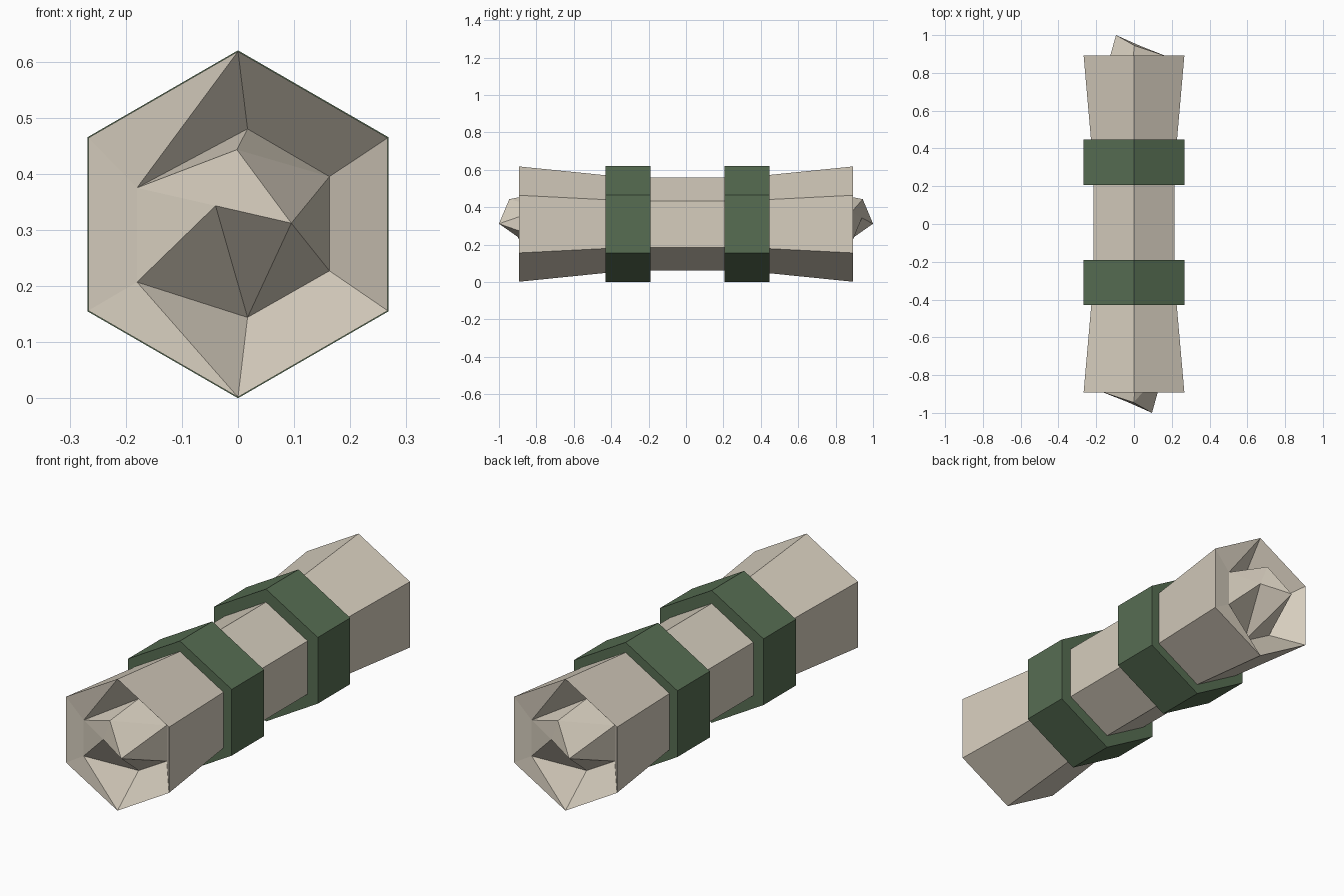
import bpy, bmesh, math

if "Cube" in bpy.data.objects:
    bpy.data.objects.remove(bpy.data.objects["Cube"])

CZ = 0.31  # height of the long axis


def material(name, rgb):
    m = bpy.data.materials.new(name)
    m.diffuse_color = (*rgb, 1)
    m.use_nodes = True
    m.node_tree.nodes["Principled BSDF"].inputs["Base Color"].default_value = m.diffuse_color
    return m


cream = material("cream", (0.67, 0.61, 0.51))
green = material("dark green", (0.096, 0.155, 0.086))


def hex_ring(bm, r, y):
    # pointed-top hexagon, clockwise from the top as seen from the front
    return [bm.verts.new((r * math.sin(math.radians(60 * k)), y,
                          CZ + r * math.cos(math.radians(60 * k)))) for k in range(6)]


def bridge(bm, a, b):
    for k in range(6):
        bm.faces.new((a[k], a[(k + 1) % 6], b[(k + 1) % 6], b[k]))


def finish(bm, name, mat):
    bmesh.ops.recalc_face_normals(bm, faces=bm.faces)
    me = bpy.data.meshes.new(name)
    bm.to_mesh(me)
    bm.free()
    me.materials.append(mat)
    ob = bpy.data.objects.new(name, me)
    bpy.context.collection.objects.link(ob)


# recessed ring of the broken end (clockwise from the top), as x, y, z
RECESS = [(0.017, -0.76, 0.48), (0.163, -0.76, 0.395), (0.163, -0.76, 0.227),
          (0.017, -0.76, 0.144), (-0.18, -0.885, 0.207), (-0.18, -0.885, 0.375)]
# jagged core: upper shoulder, tip, inner notch
CORE = [(-0.002, -0.945, 0.443), (0.095, -1.0, 0.312), (-0.04, -0.94, 0.343)]


def jagged_end(bm, rim, s):
    # s = 1 at the front, -1 for the copy turned half round at the back
    p = [bm.verts.new((x * s, y * s, z)) for x, y, z in RECESS]
    top, tip, notch = [bm.verts.new((x * s, y * s, z)) for x, y, z in CORE]
    o = rim if s == 1 else [rim[-k % 6] for k in range(6)]
    faces = [(o[0], o[1], p[1], p[0]), (o[1], o[2], p[2], p[1]), (o[2], o[3], p[3], p[2]),
             (o[3], p[4], p[3]), (o[3], o[4], p[4]), (o[4], o[5], p[5], p[4]),
             (o[5], o[0], p[5]), (o[0], p[0], p[5]),
             (p[5], p[0], top), (p[0], p[1], top), (p[1], tip, top), (p[1], p[2], tip),
             (p[2], p[3], tip), (p[3], notch, tip), (p[3], p[4], notch),
             (p[4], p[5], notch), (p[5], top, notch), (top, tip, notch)]
    for f in faces:
        bm.faces.new(f)


# flared hexagonal shaft with a jagged recess at each end
bm = bmesh.new()
rings = [hex_ring(bm, r, y) for y, r in
         ((-0.892, 0.308), (-0.31, 0.249), (0.31, 0.249), (0.892, 0.308))]
for a, b in zip(rings, rings[1:]):
    bridge(bm, a, b)
jagged_end(bm, rings[0], 1)
jagged_end(bm, rings[-1], -1)
finish(bm, "shaft", cream)

# two hexagonal bands
for name, y0, y1 in (("front_band", -0.43, -0.19), ("back_band", 0.207, 0.447)):
    bm = bmesh.new()
    a, b = hex_ring(bm, 0.31, y0), hex_ring(bm, 0.31, y1)
    bridge(bm, a, b)
    bm.faces.new(a)
    bm.faces.new(b)
    finish(bm, name, green)
